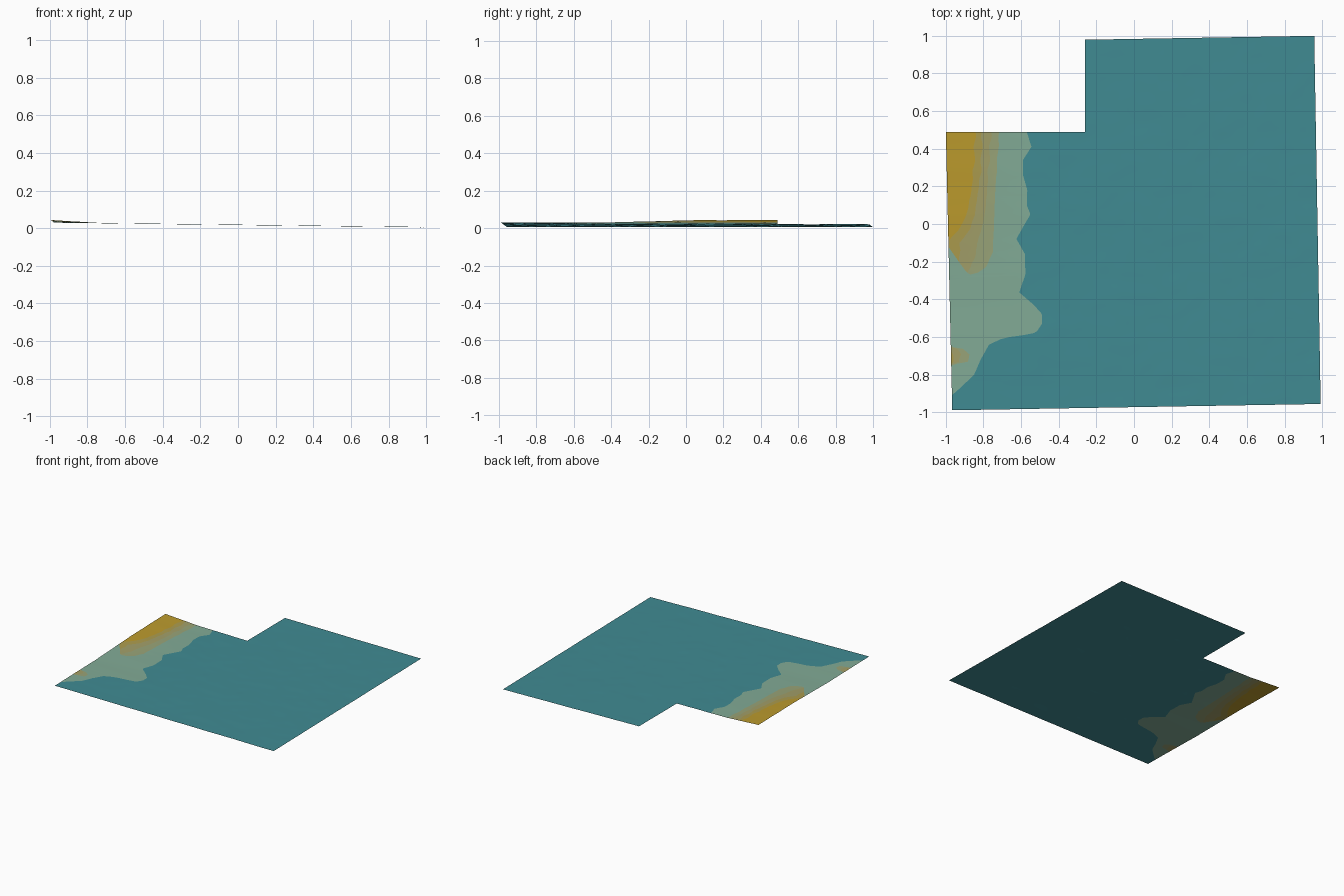
import bpy, bmesh
from mathutils import Vector, noise

if "Cube" in bpy.data.objects:
    bpy.data.objects.remove(bpy.data.objects["Cube"])


def material(name, rgb):
    lin = [((c / 255 + 0.055) / 1.055) ** 2.4 for c in rgb] + [1]
    m = bpy.data.materials.new(name)
    m.use_nodes = True
    m.diffuse_color = lin
    m.node_tree.nodes["Principled BSDF"].inputs["Base Color"].default_value = lin
    return m


MATERIALS = [material("pale_green", (130, 171, 150)), material("gold", (188, 155, 45)),
             material("ochre", (172, 156, 78)), material("tan", (162, 159, 105)),
             material("sand", (153, 164, 120)), material("teal", (64, 139, 147))]
# Material of each strip, from the left edge inwards
STRIPS = [0, 1, 2, 3, 4, 0]

# Boundaries as (y, x) from the back to the front
COAST = [(.49, -.57), (.41, -.545), (.34, -.59), (.26, -.59), (.18, -.567), (.1, -.57),
         (.05, -.55), (0, -.58), (-.08, -.625), (-.16, -.58), (-.27, -.577), (-.365, -.61),
         (-.43, -.535), (-.48, -.49), (-.535, -.49), (-.58, -.52), (-.595, -.6),
         (-.605, -.69), (-.64, -.77), (-.72, -.815), (-.8, -.85), (-.87, -.925),
         (-.9, -.96), (-.92, -1)]
SAND = [(.49, -.715), (.3, -.73), (.1, -.74), (-.15, -.75), (-.23, -.79), (-.265, -.84),
        (-.28, -1), (-.645, -1), (-.66, -.91), (-.69, -.875), (-.73, -.885), (-.75, -1)]
GOLD = [(.49, -.845), (.3, -.85), (.18, -.865), (.05, -.89), (-.03, -.93), (-.1, -1)]
INNER = [(-.1, -1), (-.2, -.93), (-.255, -.89), (-.28, -.85), (-.285, -1)]
NOTCH_X, NOTCH_Y, FRONT, BACK = -.26, .49, -.957, 1.0


def at(profile, y):
    if y >= profile[0][0]:
        return profile[0][1]
    for (y0, x0), (y1, x1) in zip(profile, profile[1:]):
        if y >= y1:
            return x0 + (x1 - x0) * (y0 - y) / (y0 - y1)
    return profile[-1][1]


def left_edge(y):
    return -1 + .0236 * (NOTCH_Y - y)


def right_edge(y):
    return .958 + .0174 * (BACK - y)


def skew(v):
    return abs(v - NOTCH_Y) / (NOTCH_Y - FRONT if v < NOTCH_Y else BACK - NOTCH_Y)


def height(x, y):
    # Gentle slope down to +x, a rise along the left edge, and fine relief
    rise = max(0, -.72 - x) / .28 * max(0, min(1, (y + .45) / .5))
    p = Vector((x * 4, y * 4, 0))
    relief = .0012 * noise.noise(p) + .0007 * noise.noise(p * 3)
    return max(0, .0175 - .0125 * x + .013 * rise + relief)


def span(a, b, n):
    return [a + (b - a) * i / n for i in range(n + 1)]


def lower_row(v):
    y = v - .029 * skew(v)
    edge = left_edge(v)
    wobble = .012 * noise.noise(Vector((0, y * 16, 5)))
    gold, sand = at(GOLD, y), at(SAND, y)
    cuts = [at(INNER, y), gold + wobble, gold + .3 * (sand - gold) - wobble,
            gold + .65 * (sand - gold) + wobble, sand - wobble / 2, at(COAST, y)]
    xs = [edge]
    for c in cuts:
        xs.append(max(c, xs[-1]))
    return xs + span(xs[-1], NOTCH_X, 12)[1:] + upper_row(v)[1:]


def upper_row(v):
    return span(NOTCH_X, right_edge(v), 44)


bm = bmesh.new()


def sheet(levels, row, strips):
    previous = None
    for v in levels:
        line = []
        for x in row(v):
            y = v + .017 * (x - .96) * skew(v)
            line.append(bm.verts.new((x, y, height(x, y))))
        if previous:
            for i in range(len(line) - 1):
                f = bm.faces.new((previous[i], previous[i + 1], line[i + 1], line[i]))
                f.material_index = strips[i] if i < len(strips) else 5
                f.smooth = True
        previous = line


# Main sheet with the coloured shore, then the strip behind the notch
sheet(span(FRONT, NOTCH_Y, 150), lower_row, STRIPS)
sheet(span(NOTCH_Y, BACK, 24), upper_row, [])
bmesh.ops.remove_doubles(bm, verts=bm.verts, dist=.0001)
bmesh.ops.dissolve_degenerate(bm, edges=bm.edges, dist=.0001)

mesh = bpy.data.meshes.new("seabed_sheet")
bm.to_mesh(mesh)
bm.free()
for m in MATERIALS:
    mesh.materials.append(m)
terrain = bpy.data.objects.new("seabed_sheet", mesh)
bpy.context.collection.objects.link(terrain)
